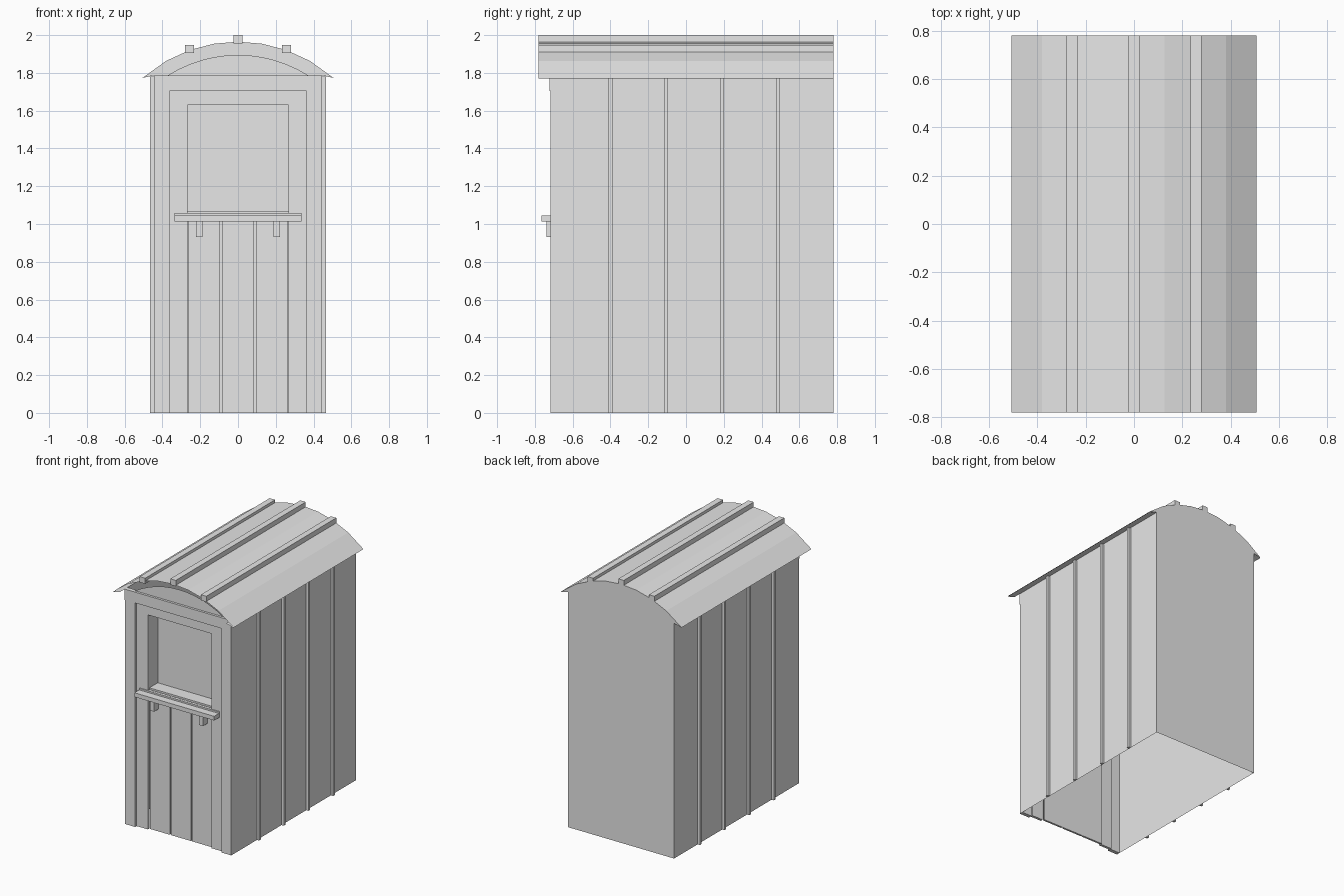
import bpy, bmesh, math

if "Cube" in bpy.data.objects:
    bpy.data.objects.remove(bpy.data.objects["Cube"], do_unlink=True)

grey = bpy.data.materials.new("plain_grey")
grey.use_nodes = True
grey.diffuse_color = (0.8, 0.8, 0.8, 1)
grey.node_tree.nodes["Principled BSDF"].inputs["Base Color"].default_value = (0.8, 0.8, 0.8, 1)

FRONT, BACK, WALL, EAVE = -0.718, 0.78, 0.446, 0.507
EAVE_Z, PLATE_Z = 1.77, 1.787


def finish(name, bm):
    mesh = bpy.data.meshes.new(name)
    bm.to_mesh(mesh)
    bm.free()
    mesh.materials.append(grey)
    obj = bpy.data.objects.new(name, mesh)
    bpy.context.scene.collection.objects.link(obj)
    return obj


def box(name, x, y, z):
    """Box from (low, high) ranges on each axis."""
    bm = bmesh.new()
    bmesh.ops.create_cube(bm, size=1)
    for v in bm.verts:
        v.co = [r[0] if c < 0 else r[1] for c, r in zip(v.co, (x, y, z))]
    return finish(name, bm)


def panel(name, points):
    """Single flat face."""
    bm = bmesh.new()
    bm.faces.new([bm.verts.new(p) for p in points])
    return finish(name, bm)


def extrude(name, profile, y0, y1):
    """Open sheet swept along y from an x, z profile."""
    bm = bmesh.new()
    a = [bm.verts.new((x, y0, z)) for x, z in profile]
    b = [bm.verts.new((x, y1, z)) for x, z in profile]
    for i in range(len(profile) - 1):
        bm.faces.new((a[i], a[i + 1], b[i + 1], b[i]))
    return finish(name, bm)


def arc(half, radius, n):
    """Roof curve, evenly spaced in x, about a shared centre."""
    xs = [half * (2 * i / n - 1) for i in range(n + 1)]
    return [(x, 1.201 + math.sqrt(radius ** 2 - x * x)) for x in xs]


# Curved roof sheet and its battens
roof_arc = arc(EAVE, 0.764, 8)
extrude("roof", roof_arc, -0.78, BACK)
for name, x, z0, z1 in (("right", -0.257, 1.905, 1.948),
                        ("centre", 0, 1.955, 2.0),
                        ("left", 0.257, 1.905, 1.948)):
    box(name + "_roof_batten", (x - 0.023, x + 0.023), (-0.78, BACK), (z0, z1))

# Back wall with arched top
panel("back_wall", [(x, BACK, z) for x, z in roof_arc]
      + [(WALL, BACK, PLATE_Z), (WALL, BACK, 0), (-WALL, BACK, 0), (-WALL, BACK, PLATE_Z)])

# Arched gable panel above the front lintel
gable = arc(0.375, 0.694, 12)
panel("front_gable", [(x, -0.705, z) for x, z in gable])

for side, s in (("right", -1), ("left", 1)):
    def span(a, b):
        return tuple(sorted((s * a, s * b)))

    # Side wall, eave soffit and wall battens
    panel(side + "_wall", [(s * WALL, FRONT, 0), (s * WALL, BACK, 0),
                           (s * WALL, BACK, PLATE_Z), (s * WALL, FRONT, PLATE_Z)])
    extrude(side + "_soffit", [(s * EAVE, EAVE_Z), (s * WALL, PLATE_Z)], -0.78, BACK)
    for i in range(4):
        y = -0.40 + 0.296 * i
        box(side + "_wall_batten", span(WALL, 0.465), (y - 0.01, y + 0.01), (0, PLATE_Z - 0.005))

    # Front posts, door jamb, window reveal and shelf bracket
    box(side + "_front_post", span(0.362, WALL), (FRONT, -0.69), (0, 1.705))
    box(side + "_door_jamb", span(0.268, 0.362), (-0.70, -0.68), (0, 1.705))
    box(side + "_window_reveal", span(0.268, 0.28), (-0.70, -0.58), (1.04, 1.63))
    box(side + "_shelf_bracket", span(0.188, 0.223), (-0.738, -0.685), (0.93, 1.013))

# Front lintel and window head
box("lintel", (-WALL, WALL), (-0.723, -0.69), (1.705, PLATE_Z))
box("window_head", (-0.268, 0.268), (-0.70, -0.58), (1.63, 1.705))

# Lower door of three planks with narrow gaps
for i in (-1, 0, 1):
    box("door_plank", (i * 0.178 - 0.084, i * 0.178 + 0.084), (-0.685, -0.67), (0, 1.055))
panel("door_backing", [(-0.268, -0.672, 0), (0.268, -0.672, 0),
                       (0.268, -0.672, 1.055), (-0.268, -0.672, 1.055)])

# Closed shutter behind the window opening, inner sill and serving shelf
box("window_shutter", (-0.268, 0.268), (-0.58, -0.57), (1.04, 1.64))
box("inner_sill", (-0.268, 0.268), (-0.68, -0.58), (1.04, 1.068))
box("serving_shelf", (-0.335, 0.335), (-0.765, -0.69), (1.013, 1.045))
box("shelf_back_rail", (-0.335, 0.335), (-0.708, -0.69), (1.045, 1.057))
